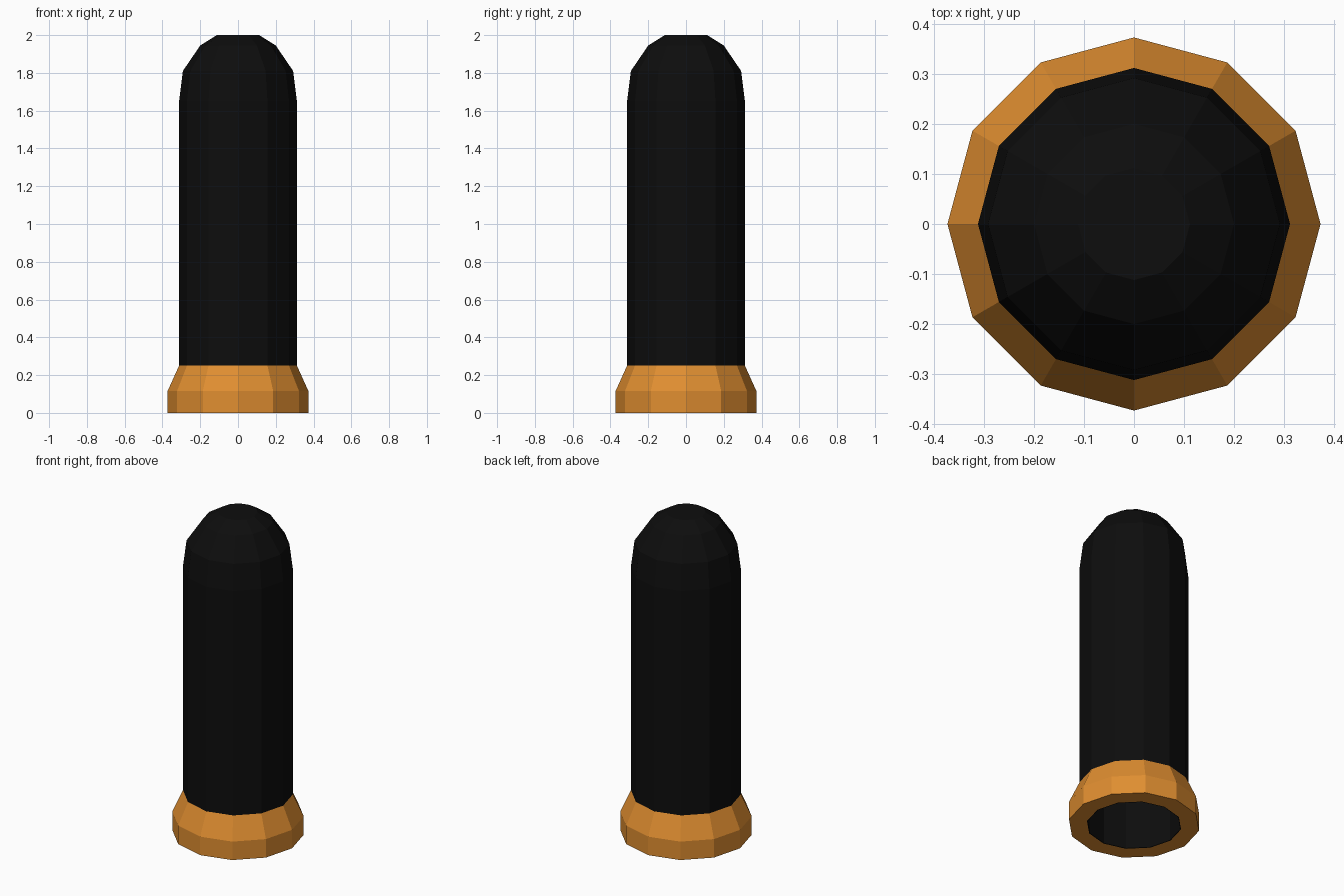
import bpy, bmesh, math

if "Cube" in bpy.data.objects:
    bpy.data.objects.remove(bpy.data.objects["Cube"])

SIDES = 12


def material(name, rgb):
    m = bpy.data.materials.new(name)
    m.diffuse_color = (*rgb, 1)
    m.use_nodes = True
    m.node_tree.nodes["Principled BSDF"].inputs["Base Color"].default_value = m.diffuse_color
    return m


def lathe(name, profile, mat, closed=False):
    """Spin (radius, z) points around z; open profiles get an end cap at the last ring."""
    bm = bmesh.new()
    rings = []
    for r, z in profile:
        rings.append([bm.verts.new((r * math.cos(2 * math.pi * i / SIDES),
                                    r * math.sin(2 * math.pi * i / SIDES), z))
                      for i in range(SIDES)])
    pairs = list(zip(rings, rings[1:]))
    if closed:
        pairs.append((rings[-1], rings[0]))
    for a, b in pairs:
        for i in range(SIDES):
            j = (i + 1) % SIDES
            bm.faces.new((a[i], a[j], b[j], b[i]))
    if not closed:
        bm.faces.new(rings[0][::-1])
        bm.faces.new(rings[-1])
    bmesh.ops.recalc_face_normals(bm, faces=bm.faces)
    mesh = bpy.data.meshes.new(name)
    bm.to_mesh(mesh)
    bm.free()
    mesh.materials.append(mat)
    obj = bpy.data.objects.new(name, mesh)
    bpy.context.collection.objects.link(obj)
    return obj


black = material("black", (0.004, 0.004, 0.004))
gold = material("golden orange", (0.74, 0.27, 0.03))

# Hollow tube with a domed top: inner cap, down the bore, under the lip, up the outside
lathe("domed_tube", [
    (0.08, 1.95), (0.17, 1.90), (0.245, 1.78), (0.266, 1.64), (0.266, 0.0),
    (0.27, 0.0), (0.27, 0.25), (0.312, 0.25), (0.312, 1.65),
    (0.292, 1.81), (0.20, 1.945), (0.112, 2.0)], black)

# Flared collar around the open end
lathe("base_collar", [
    (0.27, 0.0), (0.373, 0.0), (0.373, 0.115), (0.312, 0.25), (0.27, 0.25)],
    gold, closed=True)
